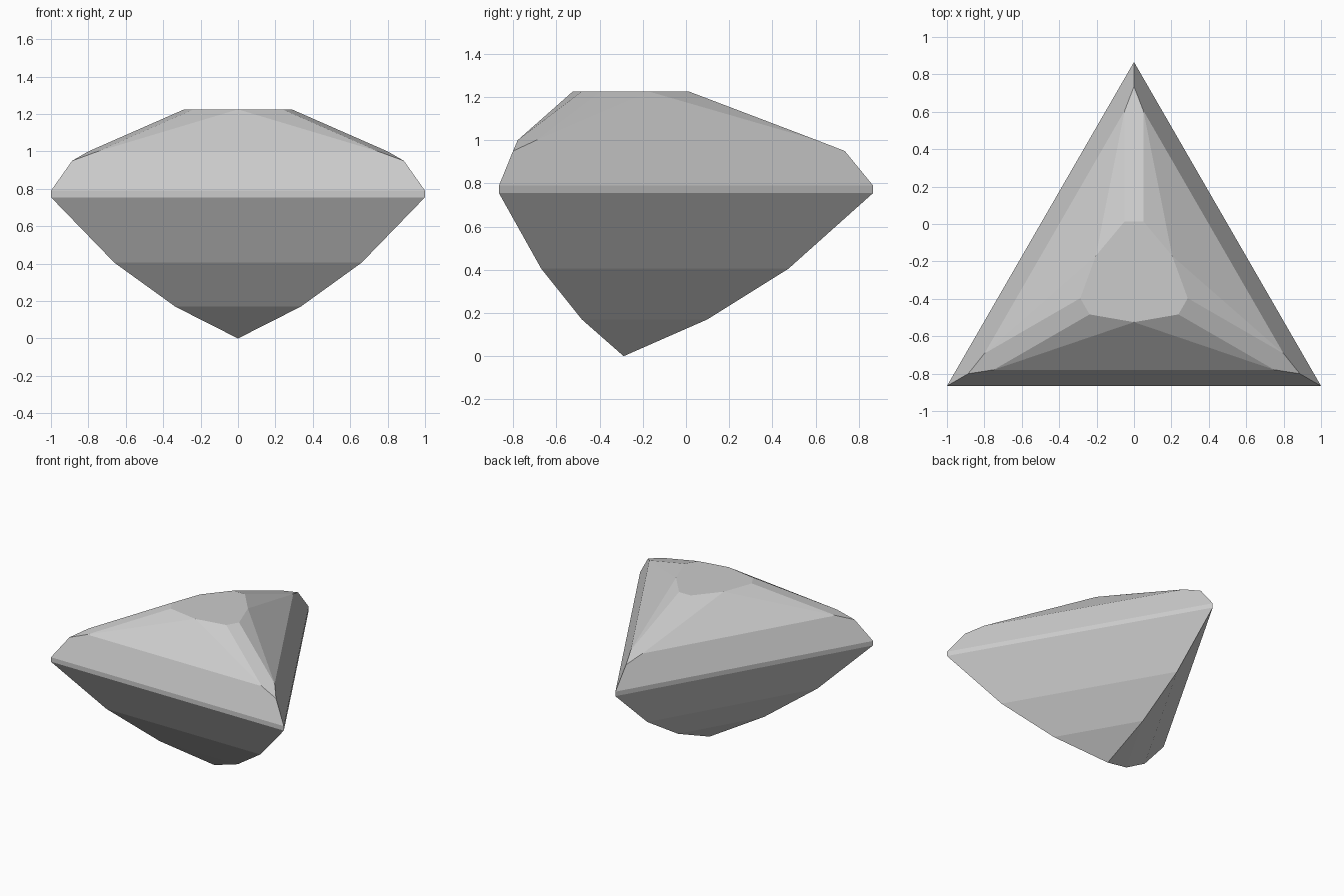
import bpy, bmesh, math
from mathutils import Matrix, Vector

if "Cube" in bpy.data.objects:
    bpy.data.objects.remove(bpy.data.objects["Cube"], do_unlink=True)

# Single stone colour
stone = bpy.data.materials.new("stone_grey")
stone.use_nodes = True
colour = (0.6, 0.6, 0.6, 1)
stone.diffuse_color = colour
stone.node_tree.nodes["Principled BSDF"].inputs["Base Color"].default_value = colour

bm = bmesh.new()
CENTRE_Y = -1 / math.sqrt(12)
R = 2 / math.sqrt(3)
TOP = 1.225


def triple(out, side, z):
    """Three copies of a point, one for each corner of the triangle."""
    points = []
    for k in range(3):
        p = Matrix.Rotation(math.radians(120 * k), 3, 'Z') @ Vector((side, out, z))
        points.append(bm.verts.new(p + Vector((0, CENTRE_Y, 0))))
    return points


# Corner rings of the pavilion and girdle, lowest first
rings = [triple(r, 0, z) for r, z in ((0.387, 0.17), (0.763, 0.405), (R, 0.755), (R, 0.79))]
culet = bm.verts.new((0, CENTRE_Y, 0))

# Crown points: corner tips, shoulder pairs and the nine-sided table
tip = triple(1.024, 0, 0.95)
shoulder_r, shoulder_l = triple(0.895, 0.05, 1.0), triple(0.895, -0.05, 1.0)
table_r, table_l = triple(0.303, 0.05, TOP), triple(0.303, -0.05, TOP)
table_mid = triple(0.118, -0.2045, TOP)

table = []
for k in range(3):
    n = (k + 1) % 3
    # Pavilion steps and girdle
    bm.faces.new((culet, rings[0][n], rings[0][k]))
    for low, high in zip(rings, rings[1:]):
        bm.faces.new((low[k], low[n], high[n], high[k]))
    # Crown main, star and side facets
    bm.faces.new((rings[3][k], rings[3][n], tip[n], shoulder_r[n], shoulder_l[k], tip[k]))
    bm.faces.new((shoulder_l[k], shoulder_r[n], table_mid[k]))
    bm.faces.new((shoulder_l[k], table_mid[k], table_l[k]))
    bm.faces.new((shoulder_r[n], table_r[n], table_mid[k]))
    # Corner facet
    bm.faces.new((tip[k], shoulder_l[k], table_l[k], table_r[k], shoulder_r[k]))
    table += [table_r[k], table_l[k], table_mid[k]]
bm.faces.new(table)

bmesh.ops.recalc_face_normals(bm, faces=bm.faces)
mesh = bpy.data.meshes.new("cut_gemstone")
bm.to_mesh(mesh)
bm.free()
mesh.materials.append(stone)
gem = bpy.data.objects.new("cut_gemstone", mesh)
bpy.context.collection.objects.link(gem)
